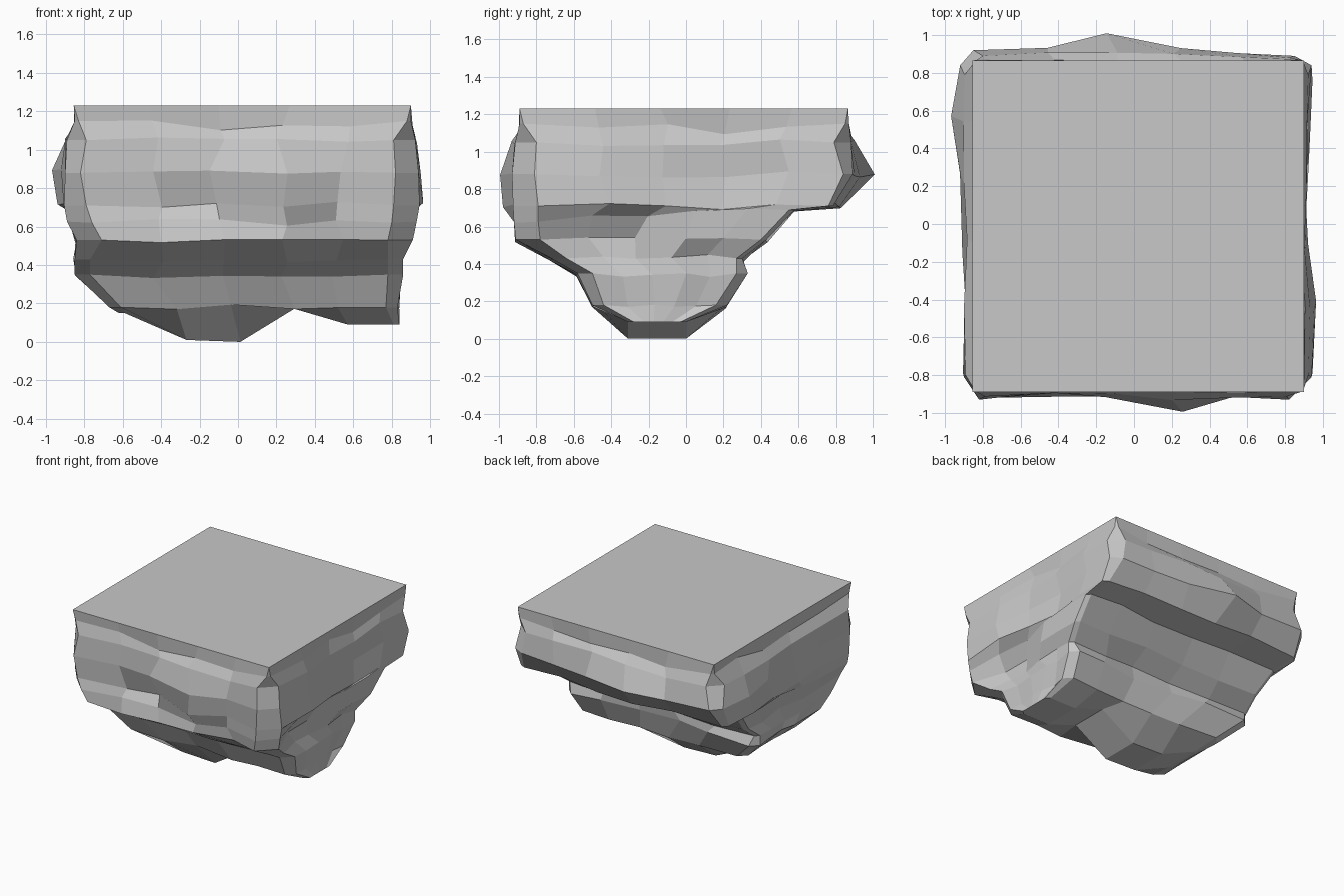
import bpy, bmesh, random
from mathutils import Vector

random.seed(7)
cube = bpy.data.objects.get("Cube")
if cube:
    bpy.data.objects.remove(cube, do_unlink=True)

stone = bpy.data.materials.new("grey stone")
stone.use_nodes = True
grey = (0.58, 0.58, 0.58, 1)
stone.diffuse_color = grey
stone.node_tree.nodes["Principled BSDF"].inputs["Base Color"].default_value = grey

# Outline levels from the flat top down:
# front height, back height, x range, y range, front and back corner cuts
LEVELS = [
    (1.23, 1.23, -.855, .9, -.89, .865, 0, 0),
    (1.15, 1.15, -.85, .9, -.89, .87, .02, .02),
    (1.05, 1.05, -.9, .92, -.91, .89, .11, .1),
    (.88, .88, -.93, .93, -.92, .92, .11, .08),
    (.71, .71, -.92, .94, -.92, .8, .13, .04),
    (.62, .69, -.89, .93, -.92, .58, .13, .03),
    (.53, .53, -.84, .91, -.91, .43, .13, .03),
    (.43, .43, -.85, .86, -.72, .3, .08, .03),
    (.35, .35, -.85, .86, -.58, .33, .08, .06),
    (.18, .18, -.67, .83, -.5, .22, .06, .06),
    (.08, .08, -.62, .84, -.31, 0, .03, .03),
]
LAST = len(LEVELS) - 1
STATIONS = (0, .23, .43, .64, .83, 1)      # vertex spacing along each side
KEEL = (.15, .01, 0, .18, .09, .09)        # lowest edge, along x
SIDE = len(STATIONS)
FRONT, RIGHT, BACK, LEFT = range(4)
OUT = [Vector(d) for d in ((0, -1, 0), (1, 0, 0), (0, 1, 0), (-1, 0, 0))]

# Waviness of each side at its widest, and how strongly each level follows it
SWELL = {
    FRONT: (.01, -.03, -.01, .07, .01, .01),
    RIGHT: (.01, .04, -.01, -.03, .01, .01),
    BACK: (-.03, 0, .02, .08, .03, 0),
    LEFT: (-.01, .05, .01, -.03, -.03, -.03),
}
FOLLOW = {2: .3, 3: 1, 4: .5}

# Hollows and ledges: (level, side, station) -> outward push
DENTS = {
    (4, FRONT, 1): -.05, (4, FRONT, 2): -.06, (5, FRONT, 1): -.03, (5, FRONT, 2): -.03,
    (4, FRONT, 3): .02, (4, FRONT, 4): -.05, (5, FRONT, 4): -.06, (6, FRONT, 4): -.05,
    (5, RIGHT, 1): -.05, (5, RIGHT, 2): -.06, (6, RIGHT, 1): -.09, (6, RIGHT, 2): -.1,
    (7, RIGHT, 1): -.03, (7, RIGHT, 2): -.04, (8, BACK, 2): -.05, (8, BACK, 3): -.04,
}


def outline(level):
    """Ring of points on a cut-corner rectangle, roughened along its sides."""
    z_front, z_back, x0, x1, y0, y1, cut_front, cut_back = LEVELS[level]
    corners = [Vector(c) for c in (
        (x0, y0, z_front), (x1, y0, z_front), (x1, y1, z_back), (x0, y1, z_back))]
    cuts = (cut_front, cut_front, cut_back, cut_back)
    keel = {FRONT: KEEL, RIGHT: KEEL[-1:] * SIDE, BACK: KEEL[::-1], LEFT: KEEL[:1] * SIDE}
    points = []
    for side in range(4):
        nxt = (side + 1) % 4
        a, b = corners[side], corners[nxt]
        length = (b - a).length
        along = (b - a).normalized()
        start, end = a + along * cuts[side], b - along * cuts[nxt]
        for k in range(SIDE):
            # opposite sides mirror the spacing
            s = STATIONS[k] if side < BACK else 1 - STATIONS[SIDE - 1 - k]
            p = start.lerp(end, s)
            if 0 < k < SIDE - 1 and 0 < level < LAST:
                rough = .02 * length
                p += along * random.uniform(-rough, rough)
                p += OUT[side] * random.uniform(-.02, .01)
                p.z += random.uniform(-.02, .02)
                if level == 1:
                    p.z -= random.uniform(0, .06)
            p += OUT[side] * SWELL[side][k] * FOLLOW.get(level, 0)
            p += OUT[side] * DENTS.get((level, side, k), 0)
            if level == LAST:
                p.z = keel[side][k]
            points.append(p)
    return points


bm = bmesh.new()
rings = [[bm.verts.new(p) for p in outline(i)] for i in range(len(LEVELS))]
count = len(rings[0])

# Flat top and rough walls
bm.faces.new(rings[0])
for upper, lower in zip(rings, rings[1:]):
    for i in range(count):
        j = (i + 1) % count
        bm.faces.new((upper[i], lower[i], lower[j], upper[j]))

# Underside: strips from the front edge to the back edge, and the two ends
base = rings[-1]
front, right = base[:SIDE], base[SIDE:2 * SIDE]
back, left = base[2 * SIDE:3 * SIDE][::-1], base[3 * SIDE:]
for i in range(SIDE - 1):
    bm.faces.new((front[i], back[i], back[i + 1], front[i + 1]))
bm.faces.new([front[-1], back[-1]] + right[::-1])
bm.faces.new([back[0], front[0]] + left[::-1])

bmesh.ops.remove_doubles(bm, verts=bm.verts[:], dist=.001)
bmesh.ops.recalc_face_normals(bm, faces=bm.faces[:])
mesh = bpy.data.meshes.new("rock")
bm.to_mesh(mesh)
bm.free()
mesh.materials.append(stone)
rock = bpy.data.objects.new("rock", mesh)
bpy.context.collection.objects.link(rock)
